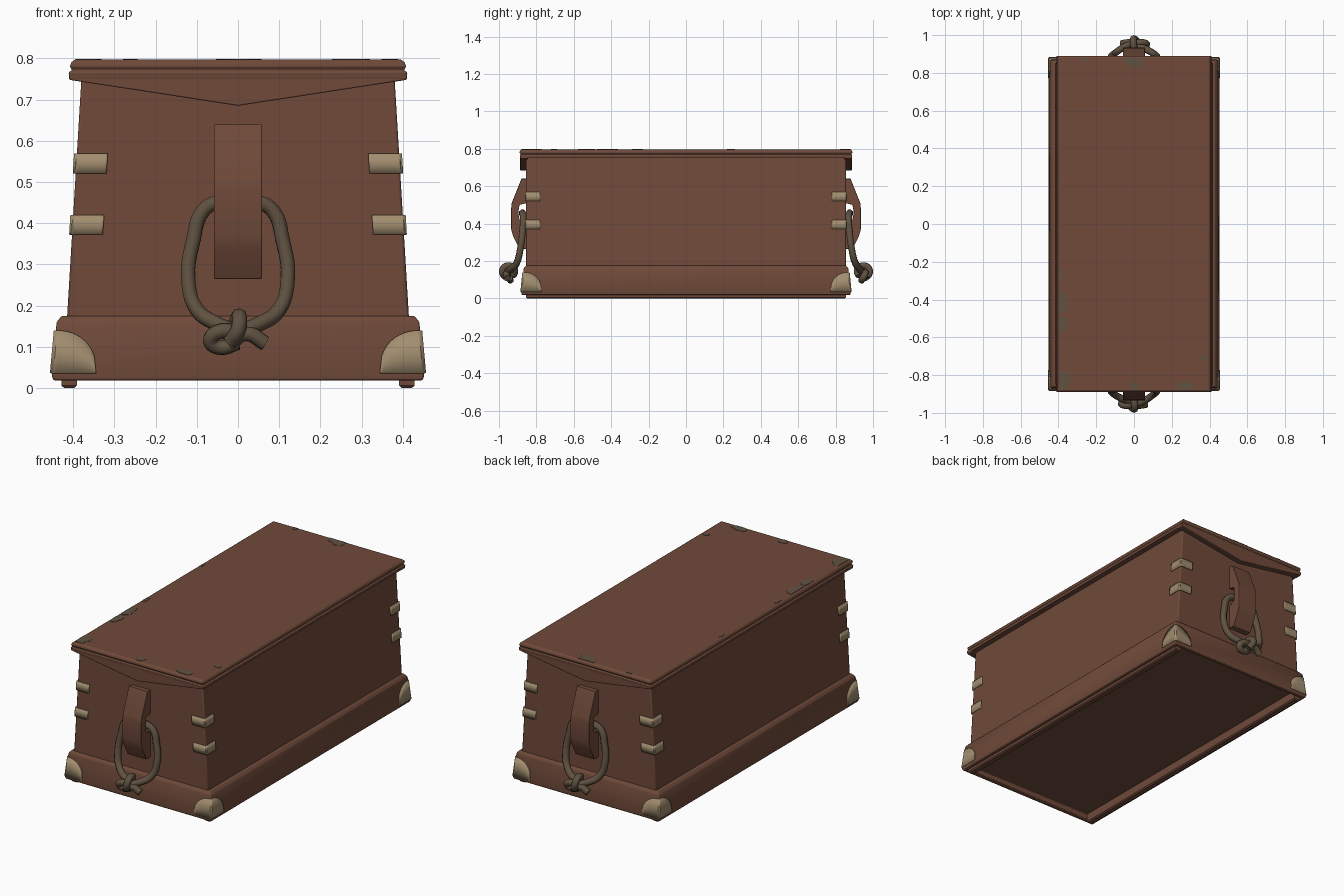
import bpy, bmesh, math, random

random.seed(4)
old = bpy.data.objects.get("Cube")
if old:
    bpy.data.objects.remove(old, do_unlink=True)


def material(name, rgb):
    m = bpy.data.materials.new(name)
    m.use_nodes = True
    m.diffuse_color = (*rgb, 1)
    bsdf = m.node_tree.nodes["Principled BSDF"]
    bsdf.inputs["Base Color"].default_value = (*rgb, 1)
    bsdf.inputs["Roughness"].default_value = 0.8
    return m


WOOD = material("red_brown_wood", (0.16, 0.068, 0.042))
BRASS = material("pale_brass", (0.36, 0.27, 0.16))
ROPE = material("grey_brown_rope", (0.115, 0.083, 0.052))
WORN = material("worn_wood", (0.12, 0.085, 0.055))


def finish(bm, name, mat, bevel=0, smooth=True):
    bmesh.ops.recalc_face_normals(bm, faces=bm.faces[:])
    mesh = bpy.data.meshes.new(name)
    bm.to_mesh(mesh)
    bm.free()
    ob = bpy.data.objects.new(name, mesh)
    bpy.context.collection.objects.link(ob)
    mesh.materials.append(mat)
    if bevel:
        mod = ob.modifiers.new("bevel", "BEVEL")
        mod.width, mod.segments, mod.limit_method = bevel, 2, "ANGLE"
    if smooth:
        select(ob)
        bpy.ops.object.shade_smooth_by_angle(angle=math.radians(35))
    return ob


def select(ob):
    bpy.ops.object.select_all(action="DESELECT")
    ob.select_set(True)
    bpy.context.view_layer.objects.active = ob


def loft(name, rings, mat, bevel=0):
    """Stack of rectangles given as (half x, half y, z), capped at both ends."""
    bm = bmesh.new()
    loops = [[bm.verts.new((sx * hx, sy * hy, z))
              for sx, sy in ((1, 1), (-1, 1), (-1, -1), (1, -1))]
             for hx, hy, z in rings]
    for a, b in zip(loops, loops[1:]):
        for i in range(4):
            j = (i + 1) % 4
            bm.faces.new((a[i], a[j], b[j], b[i]))
    bm.faces.new(loops[0])
    bm.faces.new(loops[-1])
    return finish(bm, name, mat, bevel)


def prism(name, points, place, depth, mat, bevel=0):
    """Extrude a flat outline; place maps each 2D point to 3D."""
    bm = bmesh.new()
    face = bm.faces.new([bm.verts.new(place(*p)) for p in points])
    new = bmesh.ops.extrude_face_region(bm, geom=[face])["geom"]
    bmesh.ops.translate(bm, vec=depth, verts=[v for v in new if isinstance(v, bmesh.types.BMVert)])
    return finish(bm, name, mat, bevel, smooth=bool(bevel))


def turned_copy(ob, name):
    """Same part at the other end of the chest."""
    twin = ob.copy()
    twin.data = ob.data.copy()
    twin.name = name
    twin.rotation_euler.z = math.pi
    bpy.context.collection.objects.link(twin)


# Half sizes of the tapered box and skirt at a height
def body_size(z):
    return 0.415 - 0.06 * (z - 0.17), 0.855


def skirt_size(z):
    return 0.452 - 0.09 * (z - 0.03), 0.881 - 0.1 * (z - 0.03)


# Box, skirt with recessed base, runners
loft("chest_body", [(*body_size(z), z) for z in (0.16, 0.76)], WOOD, 0.006)
loft("base_skirt", [(0.425, 0.855, 0.05), (0.425, 0.855, 0.02), (0.448, 0.878, 0.018),
                    (*skirt_size(0.03), 0.03), (*skirt_size(0.16), 0.16),
                    (0.428, 0.857, 0.175), (0.4, 0.84, 0.175)], WOOD, 0.004)
for side, sx in (("left", 1), ("right", -1)):
    runner = loft(side + "_runner", [(0.012, 0.85, 0), (0.019, 0.855, 0.006),
                                     (0.019, 0.855, 0.055)], WOOD)
    runner.location.x = sx * 0.41

# Lid with moulded edge
loft("lid", [(0.37, 0.84, 0.75), (0.41, 0.887, 0.75), (0.411, 0.889, 0.766),
             (0.403, 0.884, 0.771), (0.408, 0.89, 0.78), (0.405, 0.888, 0.79),
             (0.396, 0.88, 0.797)], WOOD, 0.002)

# Pointed apron under each lid end
apron = prism("front_apron", [(-0.41, 0.765), (-0.41, 0.748), (0, 0.685), (0.41, 0.748), (0.41, 0.765)],
              lambda x, z: (x, -0.887, z), (0, 0.04, 0), WOOD, 0.003)
turned_copy(apron, "back_apron")


def corner_wrap(name, size, sx, sy, reach, z0, top, lift):
    """Metal plate bent round a vertical corner; top gives its height along the reach."""
    bm = bmesh.new()
    steps = 14
    columns = []
    for i in range(-steps, steps + 1):
        t = i / steps
        d = abs(t) * reach
        col = []
        for z in (z0, (z0 + top(abs(t))) / 2, top(abs(t))):
            hx, hy = size(z)
            hx, hy = hx + lift, hy + lift
            soft = 0.004 if i == 0 else 0
            x = hx - (d if t > 0 else soft)
            y = hy - (d if t < 0 else soft)
            col.append(bm.verts.new((sx * x, sy * y, z)))
        columns.append(col)
    for a, b in zip(columns, columns[1:]):
        for k in range(2):
            bm.faces.new((a[k], b[k], b[k + 1], a[k + 1]))
    bmesh.ops.remove_doubles(bm, verts=bm.verts[:], dist=0.0001)
    ob = finish(bm, name, BRASS)
    # Orient outward before thickening inward
    if ob.data.polygons[0].normal.x * sx + ob.data.polygons[0].normal.y * sy < 0:
        ob.data.flip_normals()
    mod = ob.modifiers.new("thickness", "SOLIDIFY")
    mod.thickness, mod.offset = lift + 0.003, -1


for fb, sy in (("front", -1), ("back", 1)):
    for lr, sx in (("left", 1), ("right", -1)):
        tag = fb + "_" + lr
        corner_wrap(tag + "_corner_guard", skirt_size, sx, sy, 0.112, 0.036,
                    lambda t: 0.037 + 0.103 * math.sqrt(max(0, 1 - t ** 2.3)), 0.005)
        for level, z in (("lower", 0.372), ("upper", 0.521)):
            corner_wrap(f"{tag}_{level}_strap", body_size, sx, sy, 0.082, z,
                        lambda t, z=z: z + 0.048, 0.007)

# Handle brackets, with a slot behind for the rope
outline = [(0.85, 0.64), (0.88, 0.64), (0.932, 0.51), (0.935, 0.48), (0.935, 0.37), (0.925, 0.335),
           (0.89, 0.265), (0.85, 0.265), (0.85, 0.4), (0.89, 0.42), (0.897, 0.46), (0.89, 0.5), (0.85, 0.51)]
bracket = prism("front_bracket", outline, lambda y, z: (-0.058, -y, z), (0.116, 0, 0), WOOD, 0.002)
turned_copy(bracket, "back_bracket")


def rope(name, points):
    cu = bpy.data.curves.new(name, "CURVE")
    cu.dimensions = "3D"
    cu.bevel_depth, cu.bevel_resolution, cu.resolution_u = 0.0185, 2, 5
    cu.use_fill_caps = True
    sp = cu.splines.new("BEZIER")
    sp.bezier_points.add(len(points) - 1)
    for bp, (x, y, z) in zip(sp.bezier_points, points):
        bp.co = (x, -y, z)
        bp.handle_left_type = bp.handle_right_type = "AUTO"
    cu.materials.append(ROPE)
    ob = bpy.data.objects.new(name, cu)
    bpy.context.collection.objects.link(ob)
    select(ob)
    bpy.ops.object.convert(target="MESH")
    ob = bpy.context.object
    bpy.ops.object.shade_smooth_by_angle(angle=math.radians(50))
    turned_copy(ob, name.replace("front", "back"))


# Rope ring through the bracket, then the knot
half = [(0.1, 0.905, 0.19), (0.121, 0.885, 0.27), (0.108, 0.874, 0.36), (0.085, 0.87, 0.43), (0.045, 0.874, 0.452)]
ring = [(-x, y, z) for x, y, z in half] + half[::-1]
rope("front_rope_ring", [(0, 0.94, 0.135), (-0.05, 0.93, 0.155)] + ring +
     [(0.05, 0.938, 0.155), (0, 0.955, 0.138), (-0.05, 0.96, 0.135),
      (-0.067, 0.95, 0.115), (-0.045, 0.94, 0.098), (0, 0.945, 0.11)])
rope("front_rope_knot", [(-0.03, 0.925, 0.12), (-0.01, 0.915, 0.15), (0, 0.935, 0.172), (0.004, 0.97, 0.168),
                         (0, 0.981, 0.14), (-0.018, 0.965, 0.112)])
rope("front_rope_tail", [(-0.02, 0.95, 0.108), (0.02, 0.96, 0.132), (0.066, 0.955, 0.108)])


# Worn patches along the lid edges
def worn_patch(cx, cy, rx, ry):
    pts = []
    for i in range(16):
        a = i * math.tau / 16
        r = random.uniform(0.75, 1.1)
        pts.append((max(-0.395, min(0.395, cx + rx * r * math.cos(a))),
                    max(-0.879, min(0.879, cy + ry * r * math.sin(a)))))
    pts = [p for i, p in enumerate(pts) if p != pts[i - 1]]
    prism("worn_patch", pts, lambda x, y: (x, y, 0.796), (0, 0, 0.003), WORN)


for spot in ((-0.38, -0.42, 0.035, 0.07), (-0.375, -0.53, 0.025, 0.05), (-0.375, -0.83, 0.04, 0.055),
             (0, 0.87, 0.06, 0.035), (0.02, 0.845, 0.035, 0.02), (-0.26, 0.87, 0.02, 0.015),
             (0, -0.86, 0.03, 0.025), (0.27, -0.86, 0.05, 0.025), (0.37, -0.705, 0.02, 0.015),
             (-0.39, 0.24, 0.01, 0.02), (-0.39, -0.26, 0.015, 0.03)):
    worn_patch(*spot)
